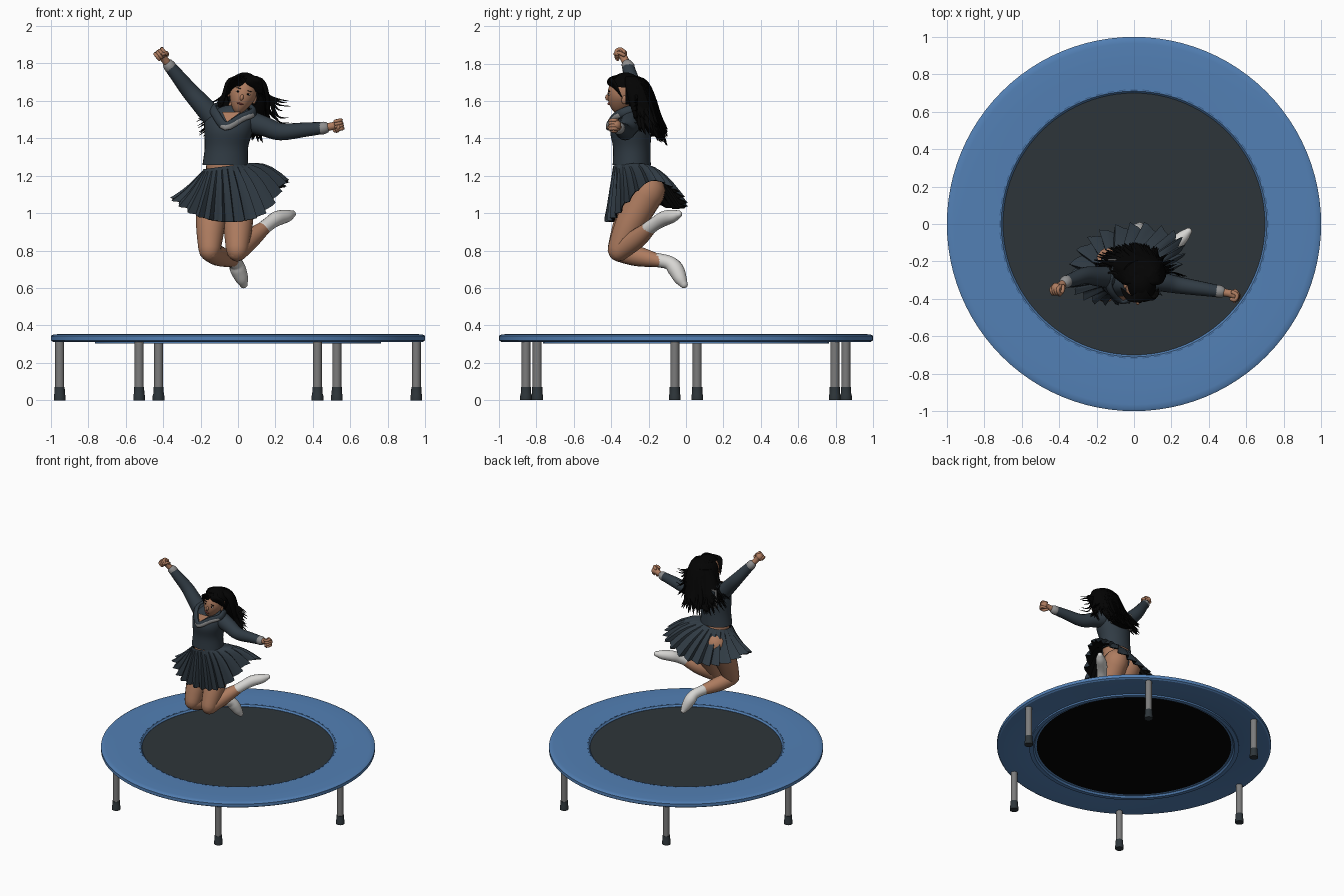
import bpy, bmesh, math, random
from mathutils import Vector, Matrix

random.seed(4)
cube = bpy.data.objects.get("Cube")
if cube:
    bpy.data.objects.remove(cube)


def material(name, *rgb):
    m = bpy.data.materials.new(name)
    m.use_nodes = True
    m.diffuse_color = (*rgb, 1)
    m.node_tree.nodes["Principled BSDF"].inputs["Base Color"].default_value = (*rgb, 1)
    return m


PAD = material("pad blue", .085, .215, .46)
STITCH = material("stitch blue", .045, .12, .27)
MAT = material("mat charcoal", .027, .036, .042)
METAL = material("leg grey", .2, .2, .2)
CLOTH = material("uniform navy", .03, .044, .058)
TRIM = material("trim grey", .27, .27, .27)
SKIN = material("skin", .42, .2, .115)
SOCK = material("sock white", .68, .67, .65)
BLACK = material("black", .001, .001, .001)
LIP = material("lips", .3, .07, .06)


def finish(name, bm, mat, angle=30):
    bmesh.ops.recalc_face_normals(bm, faces=bm.faces)
    me = bpy.data.meshes.new(name)
    bm.to_mesh(me)
    bm.free()
    me.materials.append(mat)
    ob = bpy.data.objects.new(name, me)
    bpy.context.collection.objects.link(ob)
    bpy.ops.object.select_all(action='DESELECT')
    ob.select_set(True)
    bpy.context.view_layer.objects.active = ob
    bpy.ops.object.shade_smooth_by_angle(angle=math.radians(angle))


def skin_rings(bm, rings, caps=True, closed=False):
    """Bridge successive rings of points with quads."""
    vs = [[bm.verts.new(p) for p in r] for r in rings]
    n = len(vs[0])
    for a, b in zip(vs, vs[1:] + vs[:1] if closed else vs[1:]):
        for i in range(n):
            j = (i + 1) % n
            bm.faces.new((a[i], a[j], b[j], b[i]))
    if caps:
        bm.faces.new(vs[0])
        bm.faces.new(vs[-1])


def spline(pts, steps, cyclic=False):
    """Catmull-Rom through points of any dimension."""
    n, out = len(pts), []
    P = [Vector(p) for p in pts]
    get = (lambda k: P[k % n]) if cyclic else (lambda k: P[max(0, min(n - 1, k))])
    for i in range(n if cyclic else n - 1):
        a, b, c, d = (get(i + k) for k in (-1, 0, 1, 2))
        for s in range(steps):
            t = s / steps
            out.append(b + (c - a) * (t / 2) + (a * 2 - b * 5 + c * 4 - d) * (t * t / 2)
                       + (b * 3 - a - c * 3 + d) * (t ** 3 / 2))
    return out if cyclic else out + [P[-1]]


def tube(bm, pts, sides=16, steps=4, flat=1):
    """Round-ended tube; each point is x, y, z, radius."""
    path = spline(pts, steps)
    c, r = [p.xyz for p in path], [p[3] for p in path]
    d0, d1 = (c[0] - c[1]).normalized(), (c[-1] - c[-2]).normalized()
    ends = ((.5, .85), (.85, .5), (.98, .15))
    c = [c[0] + d0 * r[0] * o for o, _ in ends[::-1]] + c + [c[-1] + d1 * r[-1] * o for o, _ in ends]
    r = [r[0] * s for _, s in ends[::-1]] + r + [r[-1] * s for _, s in ends]
    rings, u = [], (-d0).orthogonal()
    for i, p in enumerate(c):
        t = (c[min(i + 1, len(c) - 1)] - c[max(i - 1, 0)]).normalized()
        u = (u - t * u.dot(t)).normalized()
        v = t.cross(u)
        rings.append([p + (u * math.cos(k * math.tau / sides) + v * flat * math.sin(k * math.tau / sides)) * r[i]
                      for k in range(sides)])
    skin_rings(bm, rings)


def limb(name, mat, *pts, **kw):
    bm = bmesh.new()
    tube(bm, pts, **kw)
    finish(name, bm, mat, 80)


def loft(name, mat, *sections, caps=True, n=32):
    """Stack of ellipses; each is centre x, y, z and radii x, y."""
    bm = bmesh.new()
    skin_rings(bm, [[(x + a * math.cos(k * math.tau / n), y + b * math.sin(k * math.tau / n), z)
                     for k in range(n)] for x, y, z, a, b in spline(sections, 4)], caps)
    finish(name, bm, mat, 60)


def lathe(name, mat, profile, centre=(0, 0), n=96, closed=True):
    bm = bmesh.new()
    skin_rings(bm, [[(centre[0] + r * math.cos(k * math.tau / n), centre[1] + r * math.sin(k * math.tau / n), z)
                     for k in range(n)] for r, z in profile], not closed, closed)
    finish(name, bm, mat)


def ball(name, mat, matrix, size, shape=None, cut=None):
    bm = bmesh.new()
    bmesh.ops.create_uvsphere(bm, u_segments=28, v_segments=20, radius=1)
    for v in bm.verts:
        v.co = Vector(a * b for a, b in zip(v.co, size))
        if shape:
            shape(v.co)
    if cut:
        bmesh.ops.delete(bm, geom=[f for f in bm.faces if cut(f.calc_center_median())], context='FACES')
    bm.transform(matrix)
    finish(name, bm, mat, 80)


# Trampoline
lathe("pad", PAD, [(.70, .338), (.71, .35), (.85, .353), (.965, .353), (.988, .351), (1, .344),
                   (1, .32), (.988, .312), (.72, .316), (.70, .322)])
lathe("mat", MAT, [(.73, .325), (.73, .336)], closed=False)
lathe("mat_underside", BLACK, [(.722, .319), (.722, .323)], closed=False)
lathe("under_ring", PAD, [(.725, .316), (.735, .303), (.765, .303), (.765, .316)])
bm = bmesh.new()
for k in range(72):
    a = k * math.tau / 72
    bmesh.ops.create_cube(bm, size=1, matrix=Matrix.Rotation(a, 4, 'Z') @ Matrix.Translation((.717, 0, .3505))
                          @ Matrix.Diagonal((.005, .035, .003, 1)))
finish("pad_stitches", bm, STITCH)
for k in range(6):
    a = math.radians(60 * k - 3.6)
    at = (.955 * math.cos(a), .955 * math.sin(a))
    lathe(f"leg_{k}", METAL, [(.024, .05), (.024, .318)], at, 20, False)
    lathe(f"leg_foot_{k}", MAT, [(.031, 0), (.031, .025), (.028, .035), (.027, .07)], at, 20, False)

# Bare legs and socks
limb("right_thigh", SKIN, (-.12, -.21, 1.12, .092), (-.145, -.305, .95, .08), (-.152, -.36, .805, .06))
limb("left_thigh", SKIN, (0, -.2, 1.12, .092), (0, -.295, .95, .08), (-.005, -.36, .805, .06))
limb("right_shin", SKIN, (-.15, -.36, .795, .054), (-.1, -.26, .77, .054), (-.03, -.14, .745, .034))
limb("left_shin", SKIN, (-.005, -.36, .795, .054), (.07, -.26, .865, .052), (.15, -.185, .93, .034))
limb("right_sock", SOCK, (-.045, -.16, .75, .038), (-.015, -.09, .735, .037), (0, -.055, .7, .043),
     (.02, -.03, .65, .035), (.03, -.012, .62, .022))
limb("left_sock", SOCK, (.13, -.205, .915, .037), (.175, -.155, .95, .037), (.21, -.115, .972, .04),
     (.26, -.07, .985, .034), (.29, -.04, .995, .02))

# Torso, shorts and blouse
ball("shorts", CLOTH, Matrix.Translation((-.065, -.25, 1.13)), (.135, .115, .105))
loft("waist", SKIN, (-.07, -.28, 1.17, .1, .09), (-.07, -.29, 1.25, .1, .088), (-.065, -.29, 1.31, .1, .085))
loft("blouse", CLOTH, (-.068, -.29, 1.257, .122, .102), (-.062, -.29, 1.35, .116, .1), (-.05, -.295, 1.44, .13, .11),
     (-.04, -.29, 1.51, .135, .09), (-.03, -.29, 1.555, .085, .068), (-.02, -.29, 1.575, .048, .048), caps=False)
limb("neck", SKIN, (-.025, -.285, 1.53, .042), (.0, -.31, 1.6, .04))

# Pleated skirt: waist ellipse blended into a swinging hem, with a dark lining
pleats, per = 26, 6
count = pleats * per
hem_points = [(.25, -.2, 1.17), (.23, -.06, 1.13), (0, -.005, 1.04), (-.24, -.08, 1.03),
              (-.35, -.3, 1.08), (-.23, -.41, .99), (-.04, -.415, .955), (.14, -.37, 1)]
hem = spline(hem_points, 24, cyclic=True)
rings, lining = [], []
for t in (0, .06, .2, .4, .6, .8, 1):
    ring = []
    for k in range(count):
        a = k * math.tau / count
        d = Vector((math.cos(a), math.sin(a), 0))
        top = Vector((-.07 + .113 * d.x, -.29 + .1 * d.y, 1.25 + .015 * d.x))
        bulge = (.012 + .026 * d.x) * math.sin(math.pi * t)
        p = top.lerp(hem[int(k * len(hem) / count)], t) + Vector((0, 0, bulge))
        ring.append(p + d * (k % per / per - .5) * .05 * t)
    rings.append(ring)
    lining.append([p - Vector((math.cos(k * math.tau / count) * .006, math.sin(k * math.tau / count) * .006, .003))
                   for k, p in enumerate(ring)])
for name, mat, layer in (("skirt", CLOTH, rings), ("skirt_lining", BLACK, lining)):
    bm = bmesh.new()
    skin_rings(bm, layer, caps=False)
    finish(name, bm, mat)

# Sailor collar
bm = bmesh.new()
bm.faces.new([bm.verts.new(p) for p in ((-.06, -.41, 1.485), (.015, -.385, 1.54), (-.085, -.385, 1.54))])
finish("neckline", bm, SKIN)
for name, mat, drop, r in (("collar", CLOTH, 0, .024), ("collar_stripe", TRIM, .007, .016)):
    limb(name, mat, (-.1, -.24, 1.57, r), (-.135, -.3, 1.565 - drop, r), (-.12, -.365, 1.53 - drop, r),
         (-.067, -.412 - drop, 1.465 - drop, r), (.02, -.382 - drop, 1.51 - drop, r),
         (.085, -.335 - drop, 1.54 - drop, r), (.06, -.24, 1.57, r), flat=.6)
for name, mat, s, y in (("back_flap_trim", TRIM, .1, -.192), ("back_flap", CLOTH, .085, -.188)):
    bm = bmesh.new()
    bmesh.ops.create_cube(bm, size=1, matrix=Matrix.Translation((-.04, y, 1.49))
                          @ Matrix.Diagonal((2 * s, .008, 1.4 * s, 1)))
    finish(name, bm, mat)


# Arms with cuffs and clenched hands
def arm(side, shoulder, elbow, wrist, hand):
    s, e, w, h = map(Vector, (shoulder, elbow, wrist, hand))
    d = (h - w).normalized()
    limb(side + "_sleeve", CLOTH, (*s, .06), (*s.lerp(e, .5), .053), (*e, .046), (*e.lerp(w, .6), .038), (*w, .032))
    limb(side + "_cuff", TRIM, (*(w - d * .01), .034), (*(w + d * .006), .033), steps=2)
    limb(side + "_wrist", SKIN, (*w, .022), (*(h - d * .015), .021), (*(h + d * .005), .03))
    across = d.cross(Vector((0, 1, 0))).normalized()
    out = across.cross(d)
    if out.y > 0:
        out = -out
    bm = bmesh.new()
    for k in range(4):
        base = h + across * (k - 1.5) * .015
        tube(bm, [(*(base + d * a + out * b), .01) for a, b in ((0, -.01), (.026, 0), (.022, .026), (0, .028))], 8, 3)
    tube(bm, [(*(h + across * a + out * b + d * c), .01)
              for a, b, c in ((-.025, 0, -.02), (-.03, .02, 0), (-.012, .036, .012))], 8, 3)
    finish(side + "_fingers", bm, SKIN, 80)


arm("right", (-.13, -.285, 1.51), (-.26, -.275, 1.655), (-.365, -.31, 1.785), (-.41, -.34, 1.845))
arm("left", (.06, -.29, 1.49), (.23, -.325, 1.435), (.455, -.36, 1.455), (.53, -.375, 1.47))


# Head and face, tilted toward the left shoulder
def jaw(c):
    if c.z < 0:
        c.x *= 1 + 3.2 * c.z
        c.y = c.y * (1 + 2 * c.z) + c.z * .2


H = Matrix.Translation((.025, -.335, 1.635)) @ Matrix.Rotation(.28, 4, 'Y')
ball("head", SKIN, H, (.073, .084, .108), jaw)
ball("nose", SKIN, H @ Matrix.Translation((0, -.084, -.018)), (.01, .013, .017))
ball("mouth", LIP, H @ Matrix.Translation((0, -.079, -.052)), (.02, .006, .005))
for side, sx in (("right", -1), ("left", 1)):
    E = H @ Matrix.Translation((sx * .028, -.075, .008))
    ball(side + "_eye", SOCK, E, (.012, .005, .004))
    ball(side + "_iris", BLACK, E @ Matrix.Translation((0, -.003, 0)), (.006, .004, .005))
    ball(side + "_brow", BLACK, E @ Matrix.Translation((0, 0, .018)), (.016, .005, .002))
    ball(side + "_ear", SKIN, H @ Matrix.Translation((sx * .07, .005, -.01)), (.01, .016, .024))

# Hair: cap, back mass and flying strands
ball("hair_cap", BLACK, H @ Matrix.Translation((0, .012, .014)), (.09, .098, .105),
     cut=lambda c: c.y < .01 and c.z < .048 - c.y * .1)
loft("hair_back", BLACK, (.035, -.255, 1.69, .09, .06), (.02, -.235, 1.59, .125, .062), (0, -.2, 1.5, .13, .055),
     (-.01, -.16, 1.41, .085, .028))
crown = Vector((.04, -.32, 1.73))
bm = bmesh.new()
for k in range(130):
    a = random.uniform(-.05, math.pi + .05)
    x, y = math.cos(a), math.sin(a)
    drop, flick = random.uniform(.2, .3) + .07 * max(y, 0), random.uniform(.13, .23)
    offsets = ((0, 0, 0, .012), (x * .085, y * .08 + .01, -.02, .018), (x * .115, y * .11 + .03, -.1, .02),
               (x * .14 - .02, y * .12 + .06, -.75 * drop, .014), (x * flick - .04, y * .14 + .08, -drop, .002))
    tube(bm, [(*(crown + Vector(o[:3])), o[3]) for o in offsets], 6, 3, .5)
# Long wisps at the sides
for k in range(18):
    s = random.choice((-1, 1))
    z = random.uniform(-.25, -.12)
    offsets = ((s * .08, .02, -.04, .012), (s * .12, .05, -.1, .01),
               (s * .17, .06, z, .006), (s * random.uniform(.2, .245), .04, z - .01, .001))
    tube(bm, [(*(crown + Vector(o[:3])), o[3]) for o in offsets], 6, 4, .5)
# Parted fringe swept to the temples
for k in range(16):
    s = (k - 7.5) / 7.5
    side = math.copysign(1, s)
    offsets = ((0, -.01, .012, .01), (s * .05, -.08, -.012, .014), (s * .07 + side * .015, -.09 + .03 * abs(s), -.038, .011),
               (s * .05 + side * .05 - .01, -.06 + .04 * abs(s), -.065 - .05 * abs(s), .002))
    tube(bm, [(*(crown + Vector(o[:3])), o[3]) for o in offsets], 6, 4, .5)
finish("hair_strands", bm, BLACK, 60)
